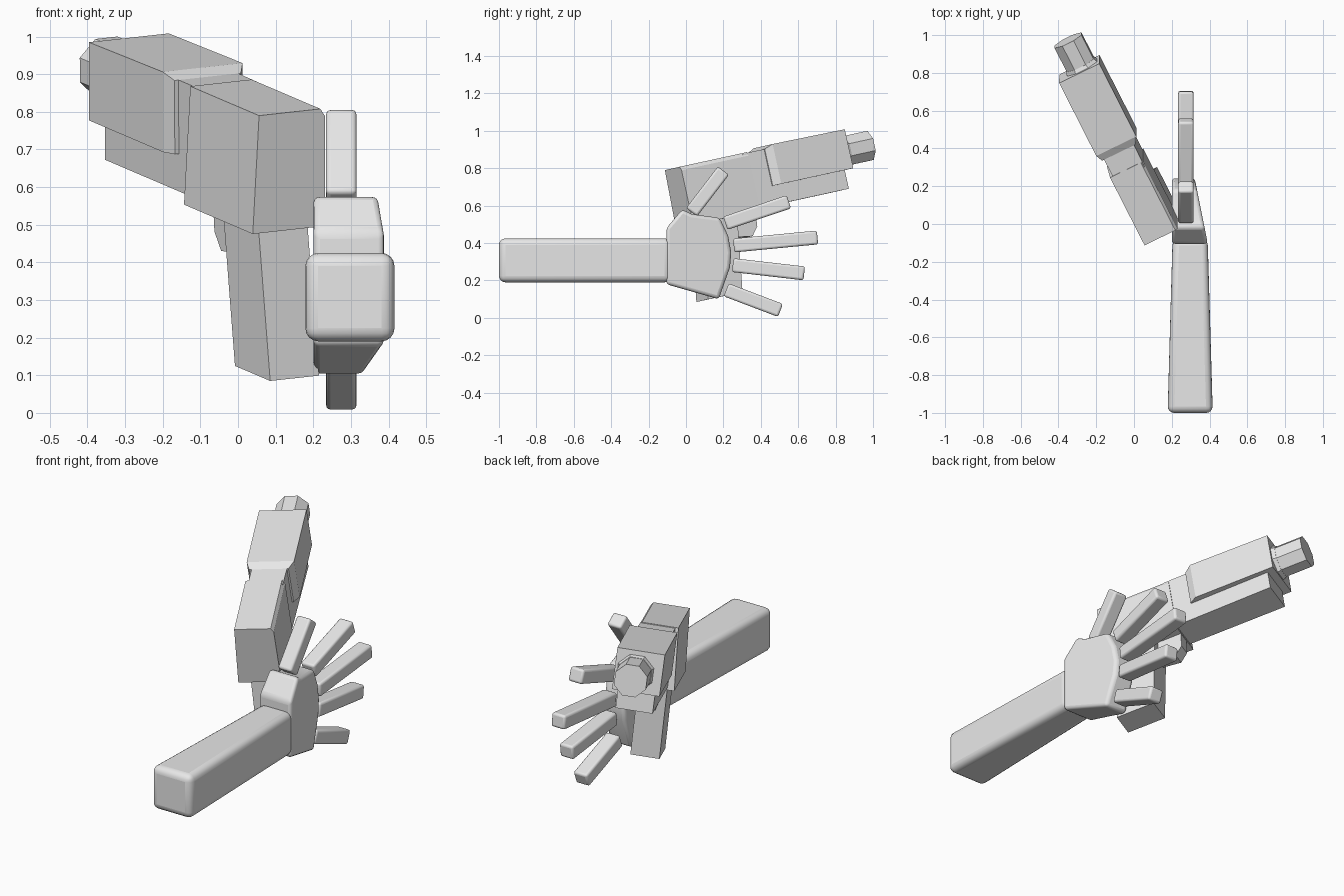
import bpy, bmesh, math
from mathutils import Vector, Matrix

if "Cube" in bpy.data.objects:
    bpy.data.objects.remove(bpy.data.objects["Cube"])

grey = bpy.data.materials.new("light_grey")
grey.use_nodes = True
grey.diffuse_color = (0.8, 0.8, 0.8, 1)
grey.node_tree.nodes["Principled BSDF"].inputs["Base Color"].default_value = (0.8, 0.8, 0.8, 1)


def loft(name, ring_a, ring_b, frame=Matrix(), bevel=0, segments=3):
    """Closed solid between two rings with equal point counts."""
    bm = bmesh.new()
    rings = [[bm.verts.new(frame @ Vector(p)) for p in ring] for ring in (ring_a, ring_b)]
    n = len(ring_a)
    for ring in rings:
        bm.faces.new(ring)
    for i in range(n):
        j = (i + 1) % n
        bm.faces.new((rings[0][i], rings[0][j], rings[1][j], rings[1][i]))
    bmesh.ops.recalc_face_normals(bm, faces=bm.faces)
    mesh = bpy.data.meshes.new(name)
    bm.to_mesh(mesh)
    bm.free()
    mesh.materials.append(grey)
    obj = bpy.data.objects.new(name, mesh)
    bpy.context.collection.objects.link(obj)
    if bevel:
        mod = obj.modifiers.new("rounded_edges", 'BEVEL')
        mod.width, mod.segments, mod.limit_method = bevel, segments, 'ANGLE'
        bpy.ops.object.select_all(action='DESELECT')
        obj.select_set(True)
        bpy.context.view_layer.objects.active = obj
        bpy.ops.object.shade_smooth_by_angle(angle=math.radians(35))
    return obj


def rect(a, b0, b1, c0, c1):
    """Cross-section across the first axis."""
    return [(a, b0, c0), (a, b1, c0), (a, b1, c1), (a, b0, c1)]


# Forearm, tapering in width towards the wrist
def arm_end(y, x0, x1):
    return [(x0, y, 0.19), (x1, y, 0.19), (x1, y, 0.425), (x0, y, 0.425)]


loft("forearm", arm_end(-1, 0.178, 0.417), arm_end(-0.08, 0.204, 0.39), bevel=0.035, segments=4)

# Palm, thinner towards the fingers
palm = [(-0.105, 0.18), (-0.105, 0.48), (-0.02, 0.58), (0.03, 0.555), (0.18, 0.535),
        (0.225, 0.44), (0.242, 0.35), (0.235, 0.27), (0.175, 0.1)]
loft("palm", [(0.2, y, z) for y, z in palm],
     [(0.39 - 0.2 * (y + 0.1), y, z) for y, z in palm], bevel=0.018)

# Thumb and fingers as rounded bars between two points in the hand plane
digits = {
    "thumb": ((0.03, 0.565), (0.2, 0.787)),
    "index_finger": ((0.21, 0.506), (0.55, 0.621)),
    "middle_finger": ((0.255, 0.387), (0.703, 0.43)),
    "ring_finger": ((0.25, 0.282), (0.632, 0.238)),
    "little_finger": ((0.215, 0.15), (0.505, 0.04)),
}
for name, (start, end) in digits.items():
    start, end = Vector(start), Vector(end)
    d = (end - start).normalized()
    side = Vector((-d.y, d.x)) * 0.037

    def section(p):
        lo, hi = p - side, p + side
        return [(0.234, *lo), (0.315, *lo), (0.315, *hi), (0.234, *hi)]

    loft(name, section(start), section(end), bevel=0.012)

# Pistol frame: forward, sideways and up axes from the rear top left corner
fwd = Vector((-0.445, 0.873, 0.19)).normalized()
side = Vector((0.89, 0.44, 0.1))
side = (side - fwd * side.dot(fwd)).normalized()
up = side.cross(fwd)
gun = Matrix((fwd, side, up)).transposed().to_4x4()
gun.translation = (0.056, -0.113, 0.79)


# Rear block, wider at the bottom, with a chamfered right top edge
def rear_section(a):
    return [(a, -0.02, -0.32), (a, 0.195, -0.32), (a, 0.195, -0.02), (a, 0.182, 0), (a, 0, 0)]


loft("pistol_rear", rear_section(0), rear_section(0.41), gun)
loft("pistol_frame", rect(0.38, 0.015, 0.19, -0.307, -0.004),
     rect(0.95, 0.015, 0.2, -0.307, -0.004), gun)

# Barrel shroud with a sloped shoulder
loft("shroud_shoulder", rect(0.51, 0.003, 0.2, -0.205, -0.004),
     rect(0.55, -0.012, 0.225, -0.205, 0.013), gun)
loft("barrel_shroud", rect(0.55, -0.012, 0.225, -0.205, 0.013),
     rect(0.99, -0.012, 0.225, -0.205, 0.008), gun)


# Eight-sided muzzle with a flared collar
def octagon(a, r):
    turn = [math.pi * (i + 0.5) / 4 for i in range(8)]
    return [(a, 0.122 + r * math.cos(t), -0.105 + r * math.sin(t)) for t in turn]


loft("muzzle_collar", octagon(0.98, 0.1), octagon(1.01, 0.088), gun)
loft("muzzle", octagon(0.98, 0.086), octagon(1.155, 0.086), gun)

# Grip, raked backwards
grip = [(0.07, -0.3), (0.28, -0.3), (0.21, -0.725), (0, -0.725)]
loft("grip", [(a, 0.03, c) for a, c in grip], [(a, 0.175, c) for a, c in grip], gun)

# Trigger block in front of the grip
trigger = [(0.25, -0.3), (0.41, -0.3), (0.4, -0.4), (0.36, -0.445), (0.25, -0.43)]
loft("trigger", [(a, 0.065, c) for a, c in trigger], [(a, 0.135, c) for a, c in trigger], gun)
